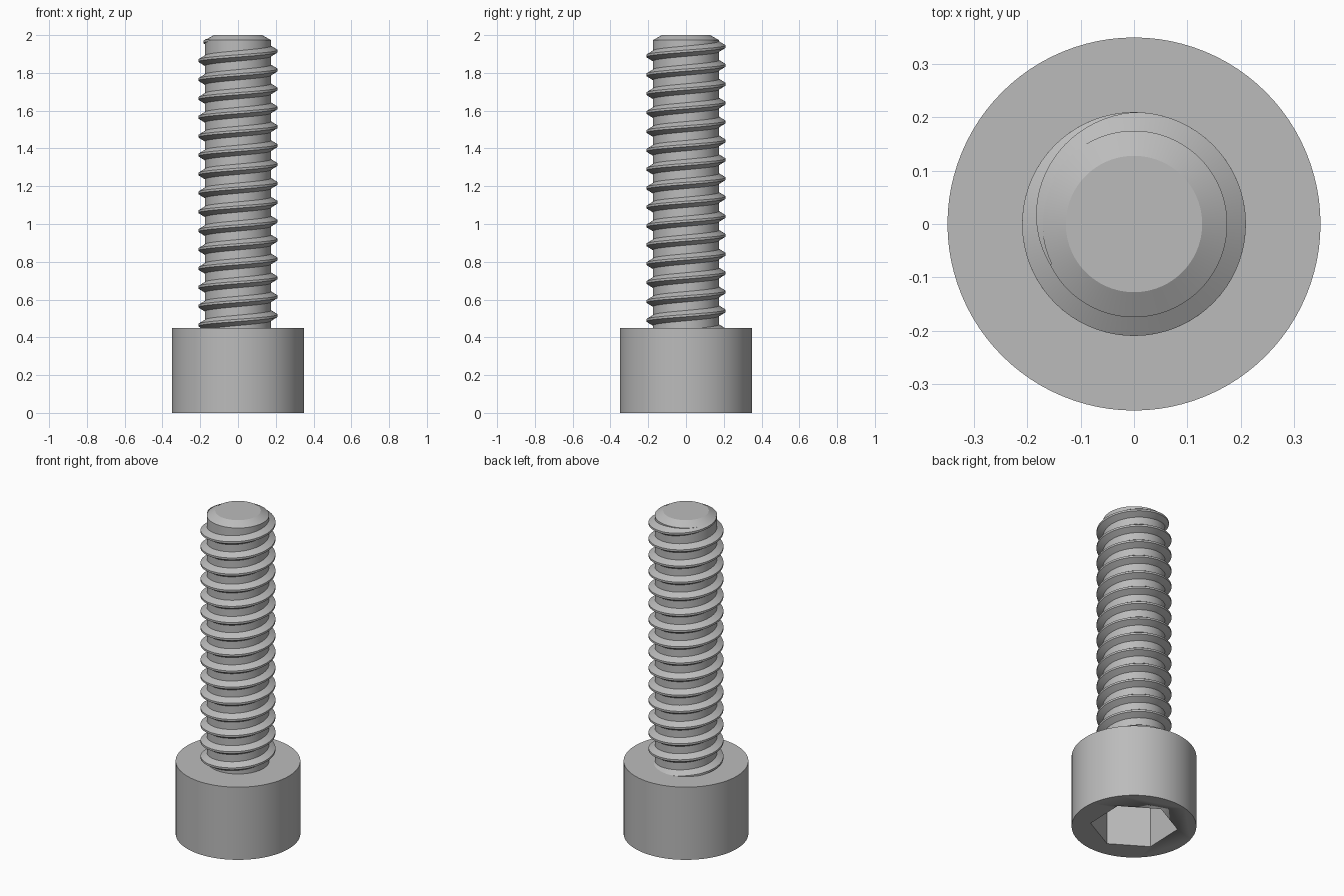
import bpy, bmesh, math
from math import cos, sin, pi, radians

if "Cube" in bpy.data.objects:
    bpy.data.objects.remove(bpy.data.objects["Cube"])

HEAD_R, HEAD_H = 0.35, 0.45
CORE_R, THREAD_R, PITCH = 0.175, 0.21, 0.1
SEGMENTS = 96

steel = bpy.data.materials.new("grey_steel")
steel.use_nodes = True
colour = (0.5, 0.5, 0.5, 1)
steel.diffuse_color = colour
steel.node_tree.nodes["Principled BSDF"].inputs["Base Color"].default_value = colour


def finish(name, bm):
    """Turn a bmesh into a shaded object with the steel material."""
    bmesh.ops.recalc_face_normals(bm, faces=bm.faces)
    mesh = bpy.data.meshes.new(name)
    bm.to_mesh(mesh)
    bm.free()
    mesh.materials.append(steel)
    obj = bpy.data.objects.new(name, mesh)
    bpy.context.collection.objects.link(obj)
    bpy.ops.object.select_all(action='DESELECT')
    obj.select_set(True)
    bpy.context.view_layer.objects.active = obj
    bpy.ops.object.shade_smooth_by_angle(angle=radians(25))
    return obj


def prism(name, rings, sides, turn=0):
    """Stack regular polygon rings given as (radius, z) and cap both ends."""
    bm = bmesh.new()
    loops = [[bm.verts.new((r * cos(turn + 2 * pi * i / sides),
                            r * sin(turn + 2 * pi * i / sides), z))
              for i in range(sides)] for r, z in rings]
    for low, high in zip(loops, loops[1:]):
        for i in range(sides):
            j = (i + 1) % sides
            bm.faces.new((low[i], low[j], high[j], high[i]))
    bm.faces.new(loops[0])
    bm.faces.new(loops[-1])
    return finish(name, bm)


# Cylindrical head with a hexagonal socket cut from below
head = prism("head", [(HEAD_R, 0), (HEAD_R, HEAD_H)], SEGMENTS)
cutter = prism("socket_cutter", [(0.246, -0.1), (0.246, 0.28)], 6, radians(28))
cutter.hide_render = True
cutter.hide_set(True)
cut = head.modifiers.new("hex_socket", 'BOOLEAN')
cut.operation = 'DIFFERENCE'
cut.solver = 'EXACT'
cut.object = cutter
bpy.context.view_layer.objects.active = head
bpy.ops.object.modifier_apply(modifier=cut.name)
bpy.data.objects.remove(cutter)

# Plain shank core with a chamfered tip
prism("shank", [(CORE_R, HEAD_H - 0.02), (CORE_R, 1.973), (0.128, 2)], SEGMENTS)

# Right-handed thread ridge that fades into the shank near the tip
bm = bmesh.new()
steps = 72
fade_start, fade_end = 15 * 2 * pi + radians(90), 15 * 2 * pi + radians(206)
count = round(fade_end / (2 * pi) * steps)
previous = None
for k in range(count + 1):
    angle = fade_end * k / count
    z = 0.415 + PITCH * angle / (2 * pi)
    fade = min(1, max(0, (fade_end - angle) / (fade_end - fade_start)))
    crest = CORE_R + (THREAD_R - CORE_R) * fade
    half = 0.006 + 0.022 * fade
    section = [(CORE_R - 0.004, -half - 0.002), (crest, -0.006),
               (crest, 0.006), (CORE_R - 0.004, half + 0.002)]
    ring = [bm.verts.new((r * cos(angle), r * sin(angle), z + dz))
            for r, dz in section]
    if previous:
        for i in range(4):
            j = (i + 1) % 4
            bm.faces.new((previous[i], previous[j], ring[j], ring[i]))
    else:
        bm.faces.new(ring)
    previous = ring
bm.faces.new(previous)
finish("thread", bm)
